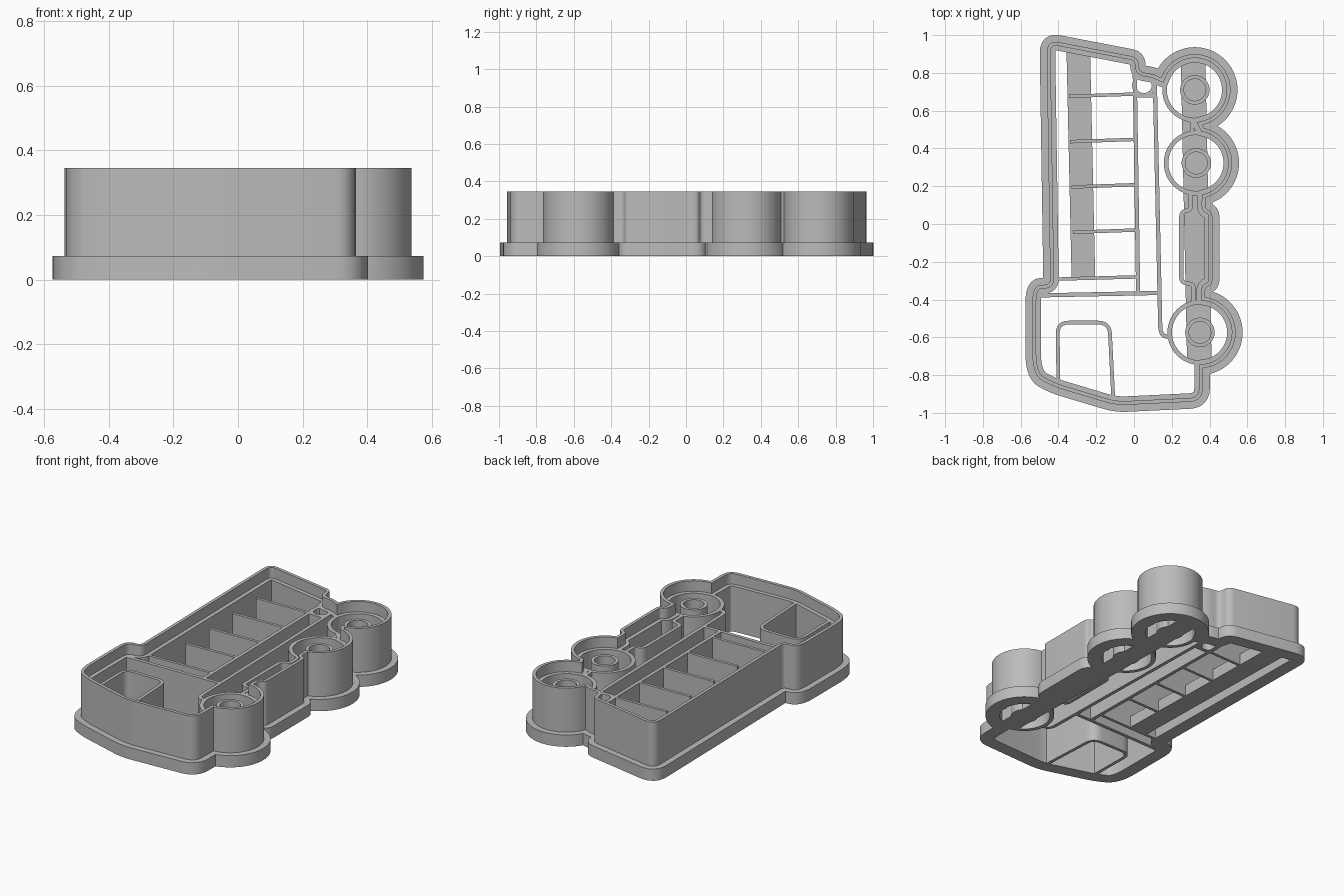
import bpy, bmesh
from math import cos, sin, radians, pi
from mathutils import Vector

cube = bpy.data.objects.get("Cube")
if cube:
    bpy.data.objects.remove(cube)

mat = bpy.data.materials.new("plastic grey")
GREY = (0.5, 0.5, 0.5, 1)
mat.use_nodes = True
mat.diffuse_color = GREY
mat.node_tree.nodes["Principled BSDF"].inputs["Base Color"].default_value = GREY

BASE, RIB, TOP = 0.073, 0.28, 0.345
WHEELS = [(0.322, 0.71), (0.33, 0.323), (0.349, -0.574)]
WHEEL_R = 0.189


def fillet(corners, closed):
    """Round each (x, y, radius) corner with a short quadratic curve."""
    out, n = [], len(corners)
    for i, (x, y, r) in enumerate(corners):
        p = Vector((x, y))
        if r == 0 or (not closed and i in (0, n - 1)):
            out.append(p)
            continue
        a, b = Vector(corners[i - 1][:2]) - p, Vector(corners[(i + 1) % n][:2]) - p
        a = p + a.normalized() * min(r, a.length * 0.48)
        b = p + b.normalized() * min(r, b.length * 0.48)
        for k in range(7):
            t = k / 6
            out.append(a * (1 - t) ** 2 + p * 2 * t * (1 - t) + b * t ** 2)
    return out


def arc(c, start, end, steps=48):
    """Clockwise wheel outline as unrounded corners."""
    angles = [radians(start + (end - start) * k / steps) for k in range(steps + 1)]
    return [(c[0] + WHEEL_R * cos(a), c[1] + WHEEL_R * sin(a), 0) for a in angles]


def sweep(name, path, profile, closed):
    """Sweep an (outward offset, height) profile along a flat path."""
    bm = bmesh.new()
    n, rows = len(path), []
    for i, p in enumerate(path):
        before = path[i - 1] if closed or i else None
        after = path[(i + 1) % n] if closed or i < n - 1 else None
        d1 = (p - before).normalized() if before else (after - p).normalized()
        d2 = (after - p).normalized() if after else d1
        n1, n2 = Vector((-d1.y, d1.x)), Vector((-d2.y, d2.x))
        m = (n1 + n2).normalized()
        m /= max(m.dot(n1), 0.6)
        rows.append([bm.verts.new((p.x + m.x * o, p.y + m.y * o, z)) for o, z in profile])
    k = len(profile)
    for i in range(n if closed else n - 1):
        r, s = rows[i], rows[(i + 1) % n]
        for j in range(k):
            bm.faces.new((r[j], r[(j + 1) % k], s[(j + 1) % k], s[j]))
    if not closed:
        bm.faces.new(rows[0])
        bm.faces.new(rows[-1])
    bmesh.ops.recalc_face_normals(bm, faces=bm.faces)
    mesh = bpy.data.meshes.new(name)
    bm.to_mesh(mesh)
    bm.free()
    mesh.materials.append(mat)
    ob = bpy.data.objects.new(name, mesh)
    bpy.context.collection.objects.link(ob)
    bpy.context.view_layer.objects.active = ob
    bpy.ops.object.select_all(action="DESELECT")
    ob.select_set(True)
    bpy.ops.object.shade_smooth_by_angle(angle=radians(30))
    return ob


def strip(name, corners, width, height=RIB):
    h = width / 2
    box = [(-h, 0), (h, 0), (h, height), (-h, height)]
    return sweep(name, fillet(corners, False), box, False)


def ring(name, c, inner, outer):
    path = [Vector((c[0] + inner * cos(-a * pi / 32), c[1] + inner * sin(-a * pi / 32)))
            for a in range(64)]
    w = outer - inner
    return sweep(name, path, [(0, 0), (w, 0), (w, RIB), (0, RIB)], True)


# Outer cutting wall with its base flange and lower inner ledge
outline = [(-0.463, 0.975, 0.07), (0.022, 0.882, 0.04), (0.027, 0.805, 0.03), (0.10, 0.795, 0.03)]
outline += arc(WHEELS[0], 160, -78) + arc(WHEELS[1], 78, -75)
outline += [(0.378, 0.078, 0.02), (0.415, 0.065, 0.03),
            (0.415, -0.32, 0.03), (0.376, -0.335, 0.02)]
outline += arc(WHEELS[2], 82, -85)
outline += [(0.364, -0.938, 0.07), (-0.095, -0.96, 0.06), (-0.43, -0.86, 0.06),
            (-0.538, -0.80, 0.12), (-0.538, -0.325, 0.09), (-0.443, -0.32, 0.03)]
section = [(0.037, 0), (0.037, BASE), (0, BASE), (0, TOP),
           (-0.02, TOP), (-0.02, RIB), (-0.045, RIB), (-0.045, 0)]
sweep("cutter_wall", fillet(outline, True), section, True)

# Wheel rims and hubs
for i, c in enumerate(WHEELS):
    ring(f"wheel_rim_{i + 1}", c, 0.148, 0.172)
    ring(f"wheel_hub_{i + 1}", c, 0.058, 0.078)

# Flat tie bars at the base
strip("wheel_tie_bar", [(0.313, 0.86, 0), (0.346, -0.73, 0)], 0.13, BASE)
strip("rung_tie_bar", [(-0.295, 0.92, 0), (-0.268, -0.28, 0)], 0.125, BASE)

# Fuel tank inner wall and the necks joining the wheels
strip("tank_wall", [(0.30, 0.17, 0), (0.30, 0.075, 0.02), (0.25, 0.065, 0.03),
                    (0.25, -0.31, 0.03), (0.315, -0.32, 0.02), (0.315, -0.42, 0)], 0.022)
strip("wheel_neck", [(0.305, 0.555, 0), (0.31, 0.48, 0)], 0.02)

# Body side ribs, chassis rail and cab divider
strip("body_rail", [(0.003, 0.86, 0), (0.022, -0.365, 0)], 0.022)
strip("chassis_rail", [(0.11, 0.77, 0), (0.14, -0.59, 0.05), (0.20, -0.60, 0)], 0.022)
strip("body_floor_rib", [(-0.42, -0.292, 0), (0.02, -0.28, 0)], 0.018)
strip("cab_divider", [(-0.50, -0.378, 0), (0.13, -0.365, 0)], 0.022)

# Ladder rungs across the body
for i in range(4):
    x, y = -0.345 + 0.007 * i, 0.676 - 0.24 * i
    strip(f"body_rung_{i + 1}", [(x, y, 0), (0.01, y + 0.012, 0)], 0.018)

# Small round lamp beside the rear wheel
ring("lamp_ring", (0.052, 0.735), 0.042, 0.062)
strip("lamp_rib", [(0.0, 0.682, 0), (0.11, 0.682, 0)], 0.022)

# Cab window frame
strip("cab_window", [(-0.40, -0.85, 0), (-0.405, -0.522, 0.06),
                     (-0.13, -0.522, 0.06), (-0.11, -0.92, 0)], 0.02)
